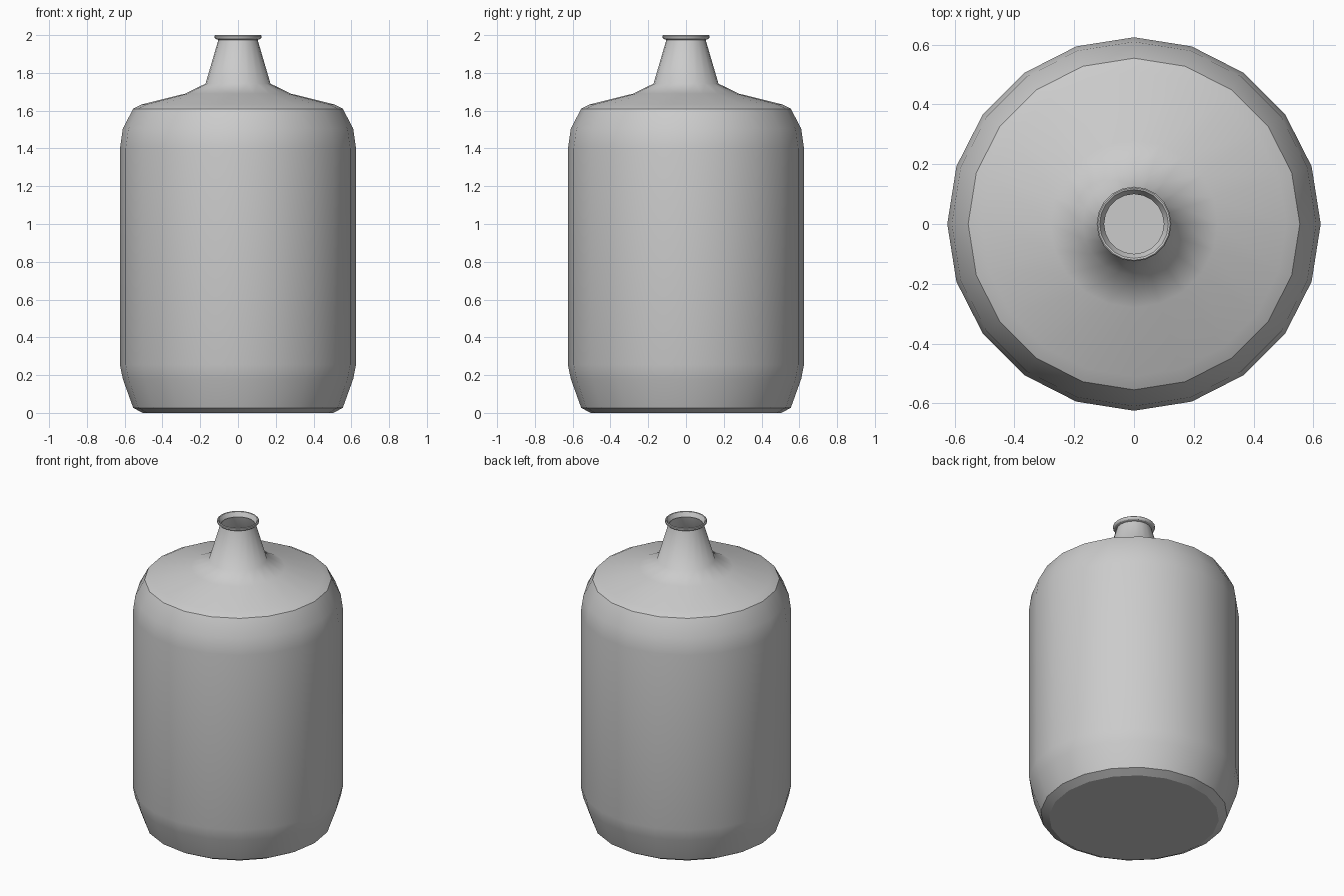
import bpy, bmesh
from math import sin, cos, pi

if "Cube" in bpy.data.objects:
    bpy.data.objects.remove(bpy.data.objects["Cube"])

SIDES = 20


def lathe(name, profile, cap_bottom=False):
    """Revolve (radius, height, crease) points about z; crease keeps that ring sharp."""
    bm = bmesh.new()
    rings = []
    for r, z, _ in profile:
        rings.append([bm.verts.new((r * cos(2 * pi * i / SIDES), r * sin(2 * pi * i / SIDES), z))
                      for i in range(SIDES)])
    for a, b in zip(rings, rings[1:]):
        for i in range(SIDES):
            j = (i + 1) % SIDES
            bm.faces.new((a[i], a[j], b[j], b[i]))
    if cap_bottom:
        bm.faces.new(list(reversed(rings[0])))
    for f in bm.faces:
        f.smooth = True
    for ring, (_, _, crease) in zip(rings, profile):
        if crease:
            for i in range(SIDES):
                e = bm.edges.get((ring[i], ring[(i + 1) % SIDES]))
                e.smooth = False
    mesh = bpy.data.meshes.new(name)
    bm.to_mesh(mesh)
    bm.free()
    obj = bpy.data.objects.new(name, mesh)
    bpy.context.collection.objects.link(obj)
    return obj


# Hollow bottle: base, body, shoulder, tapered neck and rolled lip
lathe("bottle", [
    (0.505, 0.0, True),
    (0.555, 0.027, True),
    (0.61, 0.18, False),
    (0.625, 0.255, False),
    (0.625, 1.40, False),
    (0.61, 1.505, False),
    (0.555, 1.61, True),
    (0.51, 1.633, False),
    (0.28, 1.69, False),
    (0.172, 1.743, False),
    (0.104, 1.975, True),
    (0.118, 1.979, True),
    (0.125, 1.986, False),
    (0.125, 1.996, True),
    (0.121, 2.0, True),
    (0.115, 1.998, True),
    (0.100, 1.970, False),
], cap_bottom=True)
